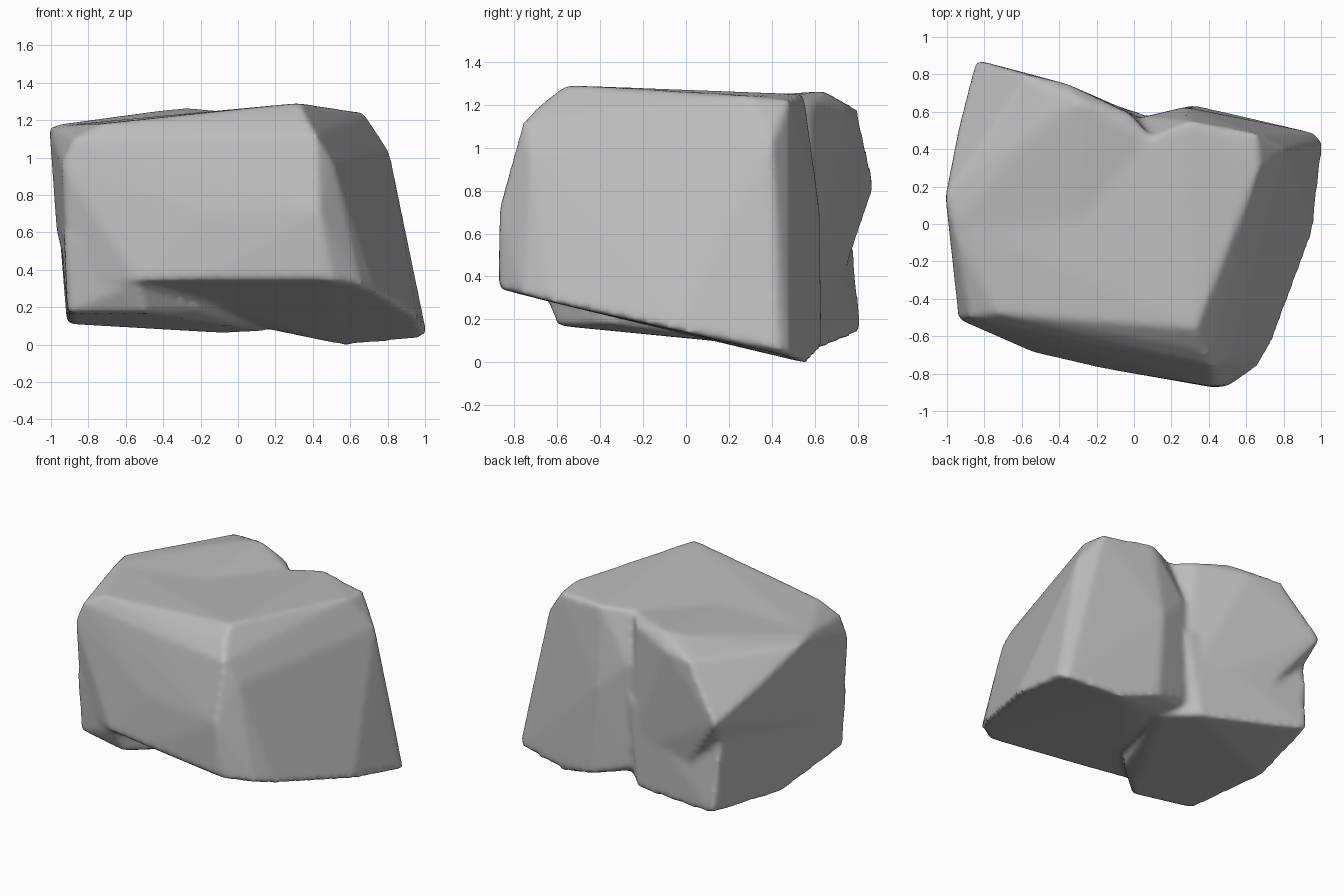
import bpy
import bmesh

cube = bpy.data.objects.get("Cube")
if cube:
    bpy.data.objects.remove(cube, do_unlink=True)

# Single stone colour
stone = bpy.data.materials.new("grey_stone")
stone.use_nodes = True
grey = (0.5, 0.5, 0.5, 1)
stone.diffuse_color = grey
shader = stone.node_tree.nodes["Principled BSDF"]
shader.inputs["Base Color"].default_value = grey
shader.inputs["Roughness"].default_value = 0.9


def add_chunk(bm, corners):
    """Add one convex chunk of rock spanning the given corners."""
    verts = [bm.verts.new(c) for c in corners]
    hull = bmesh.ops.convex_hull(bm, input=verts)
    loose = {v for v in hull["geom_interior"] + hull["geom_unused"]
             if isinstance(v, bmesh.types.BMVert)}
    bmesh.ops.delete(bm, geom=list(loose), context="VERTS")


# Main block: broad front, slanted left flank, rising underside
main_block = [
    # top
    (.33, -.56, 1.292), (-.2, -.5, 1.22), (-.73, -.48, 1.18), (-.97, 0, 1.17),
    (.67, .3, 1.24), (.66, .48, 1.22), (.3, .55, 1.25), (.13, .45, 1.24),
    # shoulders of the front and left flank
    (.36, -.67, 1.21), (-.22, -.64, 1.1), (-.88, -.5, 1.1), (.42, -.76, 1.12),
    (.81, .4, 1.03), (-.94, -.51, .95), (.51, -.73, .97), (.43, -.872, .72),
    (-.2, -.735, .7),
    # lower front edge
    (.43, -.875, .35), (.51, -.865, .34), (.66, -.76, .32), (.74, -.63, .28),
    (-.2, -.765, .36), (-.53, -.69, .34), (-.9, -.49, .35),
    # base and back
    (-.9, .1, .3), (.955, -.05, .15), (1.01, .43, .06), (.97, .485, .03),
    (.58, .565, -.005), (.32, .635, .07), (.27, .625, .7),
    (.06, .575, .16), (.06, .575, .9),
]

# Rear shoulder: upper part with a jutting corner
rear_shoulder = [
    (-.845, .88, .82), (-.58, .8, 1.18), (-.36, .75, 1.18),
    (-.42, .6, 1.25), (-.27, .65, 1.265), (-.02, .59, 1.21), (.13, .42, 1.23),
    (-1.01, .15, 1.16), (-.935, .53, .98), (-.97, 0, 1.175), (-.3, -.3, 1.2),
    (-.97, .15, .6), (-.8, .75, .64), (-.45, .7, .3), (.03, .58, .3),
    (.1, .3, .3), (-.4, -.3, .6), (-.94, -.49, .95), (-.92, -.45, .4),
]

# Lower left foot: runs under the shoulder to the front corner
lower_foot = [
    (-.81, .765, .67), (-.785, .82, .15), (-.6, .77, .12), (-.05, .62, .06),
    (.04, .59, .67), (.14, .42, .07), (.1, .3, .67), (-.96, .15, .67),
    (-.915, .2, .11), (-.91, -.49, .17), (-.93, -.5, .6), (-.53, -.67, .34),
    (-.49, -.6, .17), (-.2, -.35, .18), (-.3, -.3, .67),
]

bm = bmesh.new()
for chunk in (main_block, rear_shoulder, lower_foot):
    add_chunk(bm, chunk)
bmesh.ops.recalc_face_normals(bm, faces=bm.faces)
mesh = bpy.data.meshes.new("boulder")
bm.to_mesh(mesh)
bm.free()
mesh.materials.append(stone)
boulder = bpy.data.objects.new("boulder", mesh)
bpy.context.collection.objects.link(boulder)

# Fuse the chunks and wear down their edges
fuse = boulder.modifiers.new("fuse", "REMESH")
fuse.mode = "VOXEL"
fuse.voxel_size = 0.02
fuse.use_smooth_shade = True
wear = boulder.modifiers.new("wear", "SMOOTH")
wear.factor = 0.5
wear.iterations = 8
